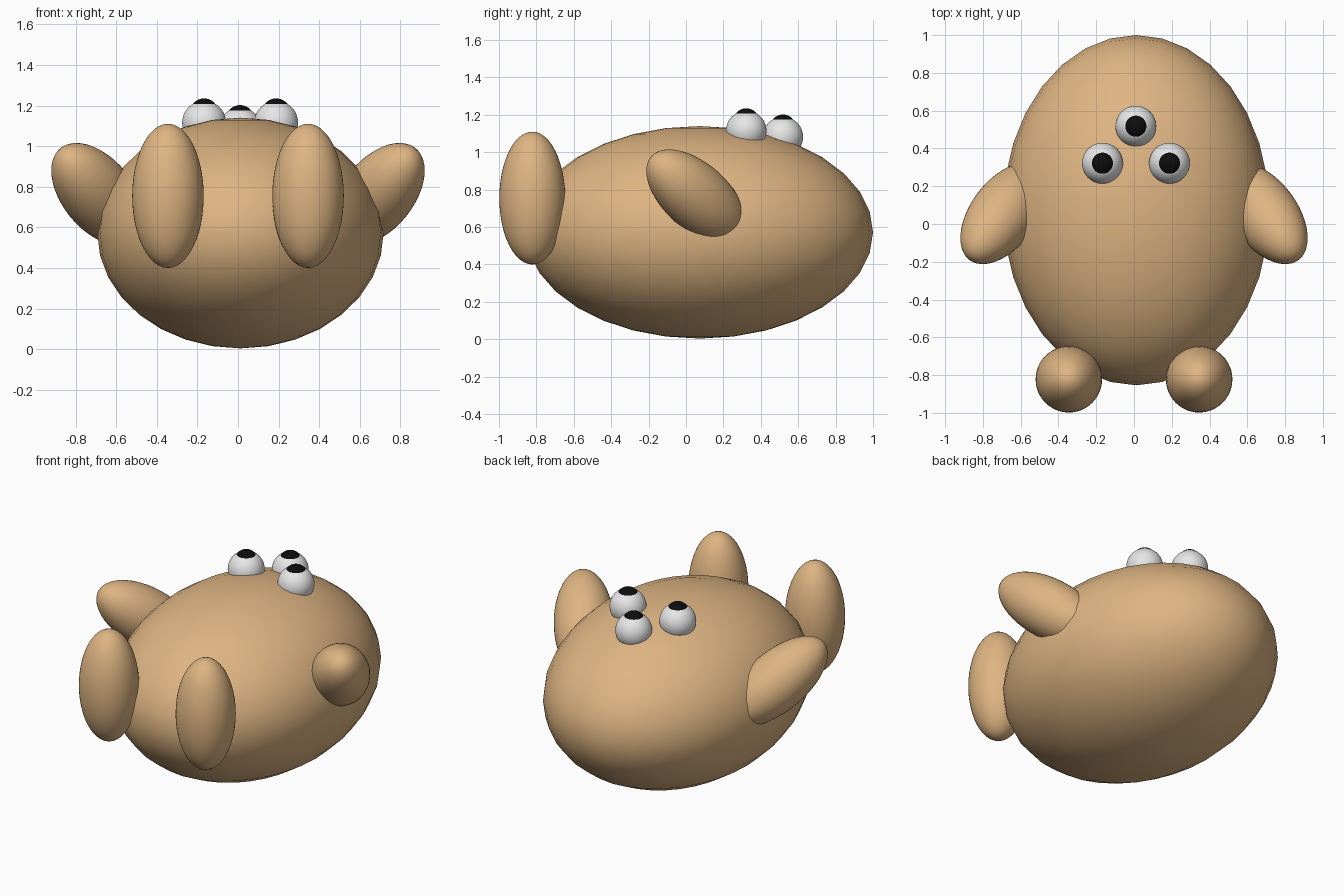
import bpy
from mathutils import Vector

cube = bpy.data.objects.get("Cube")
if cube:
    bpy.data.objects.remove(cube, do_unlink=True)


def material(name, rgb):
    mat = bpy.data.materials.new(name)
    mat.use_nodes = True
    color = (*rgb, 1)
    mat.diffuse_color = color
    mat.node_tree.nodes["Principled BSDF"].inputs["Base Color"].default_value = color
    return mat


tan = material("tan skin", (0.73, 0.46, 0.225))
white = material("eye white", (0.8, 0.8, 0.8))
black = material("pupil black", (0.004, 0.004, 0.004))


def ellipsoid(name, center, radii, mat, axis=(0, 0, 1), segments=48):
    """Smooth ellipsoid whose local z points along axis."""
    bpy.ops.mesh.primitive_uv_sphere_add(segments=segments, ring_count=segments // 2,
                                         radius=1, location=center)
    obj = bpy.context.object
    obj.name = name
    obj.scale = radii
    obj.rotation_euler = Vector((0, 0, 1)).rotation_difference(Vector(axis)).to_euler()
    obj.data.materials.append(mat)
    bpy.ops.object.shade_smooth()
    return obj


# Potato-shaped body
ellipsoid("body", (0.012, 0.073, 0.572), (0.705, 0.927, 0.568), tan, segments=32)

# Feet at the front and arms leaning out and forward
limb = (0.176, 0.176, 0.355)
for side, s in (("left", 1), ("right", -1)):
    ellipsoid(f"{side}_foot", (s * 0.345, -0.822, 0.755), limb, tan)
    ellipsoid(f"{side}_arm", (s * 0.69, 0.055, 0.763), limb, tan,
              axis=(s * 0.478, -0.653, 0.587))

# Three eyes, each with a bulging pupil on top
eyes = {
    "left": (0.188, 0.322, 1.115),
    "right": (-0.167, 0.322, 1.115),
    "middle": (0.01, 0.518, 1.082),
}
for name, pos in eyes.items():
    ellipsoid(f"{name}_eye", pos, (0.108,) * 3, white)
    ellipsoid(f"{name}_pupil", Vector(pos) + Vector((0, 0, 0.05)), (0.07,) * 3, black)
